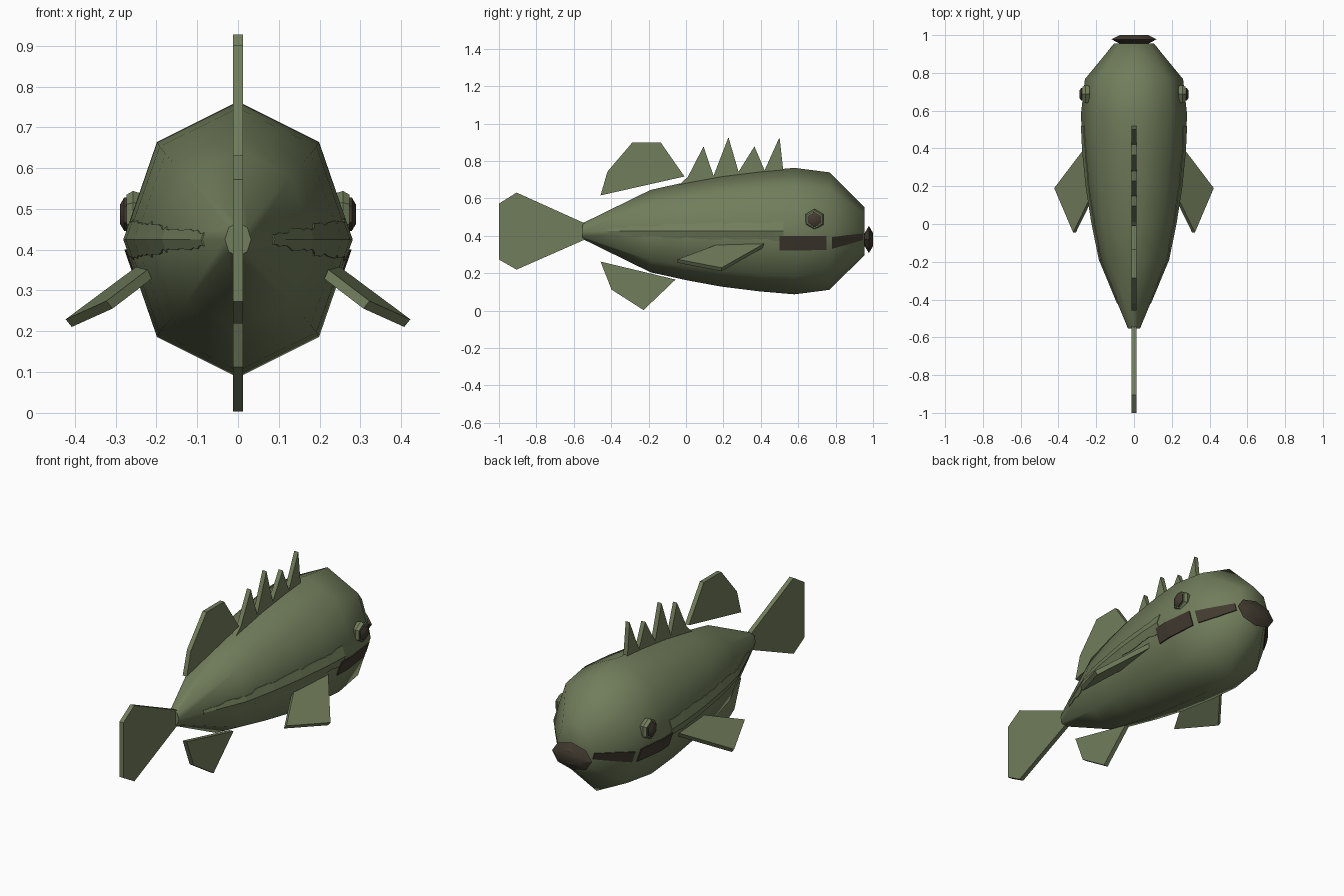
import bpy, bmesh, math, random
from mathutils import Vector

if "Cube" in bpy.data.objects:
    bpy.data.objects.remove(bpy.data.objects["Cube"])

random.seed(4)


def material(name, rgb):
    m = bpy.data.materials.new(name)
    m.diffuse_color = (*rgb, 1)
    m.use_nodes = True
    m.node_tree.nodes["Principled BSDF"].inputs["Base Color"].default_value = m.diffuse_color
    return m


GREEN = material("olive_green", (0.165, 0.205, 0.105))
DARK = material("dark_brown", (0.055, 0.044, 0.030))

# Body rings: y, half width, half height around the centre line
CZ = 0.425
RINGS = [(-0.553, 0.032, 0.042), (-0.19, 0.183, 0.220), (0.0, 0.222, 0.262),
         (0.19, 0.252, 0.297), (0.39, 0.272, 0.322), (0.58, 0.281, 0.338),
         (0.767, 0.260, 0.314), (0.955, 0.105, 0.128)]


def make(name, verts, faces, mat, smooth=None):
    me = bpy.data.meshes.new(name)
    me.from_pydata([tuple(v) for v in verts], [], faces)
    bm = bmesh.new()
    bm.from_mesh(me)
    bmesh.ops.recalc_face_normals(bm, faces=bm.faces)
    bm.to_mesh(me)
    bm.free()
    me.materials.append(mat)
    ob = bpy.data.objects.new(name, me)
    bpy.context.collection.objects.link(ob)
    if smooth:
        bpy.ops.object.select_all(action='DESELECT')
        ob.select_set(True)
        bpy.context.view_layer.objects.active = ob
        bpy.ops.object.shade_smooth_by_angle(angle=math.radians(smooth))
    return ob


def loft(name, loops, mat, smooth=None):
    """Join equal loops of points and close both ends."""
    n = len(loops[0])
    faces = [(k * n + i, k * n + (i + 1) % n, (k + 1) * n + (i + 1) % n, (k + 1) * n + i)
             for k in range(len(loops) - 1) for i in range(n)]
    faces += [tuple(range(n)), tuple(range((len(loops) - 1) * n, len(loops) * n))]
    return make(name, [v for lp in loops for v in lp], faces, mat, smooth)


def side_x(y, z):
    """Half width of the eight-sided body at a given y and z."""
    for (y0, w0, h0), (y1, w1, h1) in zip(RINGS, RINGS[1:]):
        if y <= y1:
            break
    f = (y - y0) / (y1 - y0)
    w, h = w0 + f * (w1 - w0), h0 + f * (h1 - h0)
    t = min(abs(z - CZ) / h, 1)
    c = math.sqrt(0.5)
    return w * (1 - t / c * (1 - c)) if t < c else w * c * (1 - t) / (1 - c)


def hug_plate(name, side, rows, mat, lift):
    """Thin plate lying on the body; rows of (y, low z, high z)."""
    loops = []
    for y, lo, hi in rows:
        zs = [lo, (lo + hi) / 2, hi]
        outer = [(side * (side_x(y, z) + lift), y, z) for z in zs]
        inner = [(side * (side_x(y, z) - 0.003), y, z) for z in reversed(zs)]
        loops.append(outer + inner)
    return loft(name, loops, mat)


def flat_fin(name, profile, t=0.012):
    """Upright fin from a (y, z) outline."""
    return loft(name, [[(x, y, z) for y, z in profile] for x in (-t, t)], GREEN)


def disc(centre, radii, axis, n, turn=0.0):
    """Loops of an n-sided turned shape; radii are (offset, ra, rb)."""
    loops = []
    for off, ra, rb in radii:
        lp = []
        for i in range(n):
            a = turn + math.tau * i / n
            u, v = ra * math.cos(a), rb * math.sin(a)
            d = Vector((off, u, v)) if axis == 'x' else Vector((u, off, v))
            lp.append(Vector(centre) + d)
        loops.append(lp)
    return loops


# Body
loft("body", [[(w * math.cos(math.tau * i / 8), y, CZ + h * math.sin(math.tau * i / 8))
               for i in range(8)] for y, w, h in RINGS], GREEN, 60)

# Upright fins
flat_fin("tail_fin", [(-0.54, 0.466), (-0.906, 0.631), (-1.0, 0.572),
                      (-1.0, 0.273), (-0.906, 0.219), (-0.54, 0.38)])
flat_fin("rear_dorsal_fin", [(-0.457, 0.616), (-0.42, 0.743), (-0.286, 0.90),
                             (-0.136, 0.90), (-0.008, 0.717)])
flat_fin("anal_fin", [(-0.457, 0.262), (-0.398, 0.112), (-0.227, 0.003), (-0.056, 0.166)])
flat_fin("spiny_dorsal_fin", [(-0.04, 0.67), (0.01, 0.715), (0.094, 0.878), (0.147, 0.72),
                              (0.227, 0.927), (0.281, 0.742), (0.366, 0.878), (0.42, 0.75),
                              (0.50, 0.927), (0.521, 0.74), (0.50, 0.70)])

# Mouth
loft("mouth", disc((0, 0, 0.38), [(0.955, 0.075, 0.035), (0.978, 0.12, 0.073),
                                  (1.0, 0.075, 0.035)], 'y', 8), DARK, 30)

for s, tag in ((1, "right"), (-1, "left")):
    # Side fin
    quad = [Vector(p) for p in ((0.22, 0.447, 0.365), (0.415, 0.19, 0.22),
                                (0.315, -0.045, 0.265), (0.21, 0.17, 0.345))]
    nrm = Vector((0.62, 0, 0.78)) * 0.012
    loops = [[q + nrm * k for q in quad] for k in (-1, 1)]
    loft(tag + "_side_fin", [[(s * v.x, v.y, v.z) for v in lp] for lp in loops], GREEN)

    # Eye: hexagonal lid with a dark domed pupil
    eye = (s * 0.235, 0.687, 0.487)
    loft(tag + "_eyelid", disc(eye, [(0, 0.05, 0.05), (s * 0.022, 0.055, 0.057),
                                     (s * 0.038, 0.046, 0.048)], 'x', 6, math.pi / 6), GREEN)
    loft(tag + "_pupil", disc(eye, [(s * 0.02, 0.04, 0.042), (s * 0.044, 0.039, 0.041),
                                    (s * 0.054, 0.022, 0.024)], 'x', 6, math.pi / 6), DARK, 50)

    # Dark cheek and jaw plates
    hug_plate(tag + "_cheek_plate", s, [(0.50, 0.32, 0.40), (0.58, 0.32, 0.40),
                                        (0.75, 0.325, 0.40)], DARK, 0.006)
    hug_plate(tag + "_jaw_plate", s, [(0.78, 0.33, 0.393), (0.86, 0.352, 0.403),
                                      (0.945, 0.377, 0.412)], DARK, 0.006)

    # Ragged lateral line in two lengths
    for part, ya, yb, base, grow in (("rear", -0.42, -0.12, 0.016, 0.016),
                                     ("front", -0.12, 0.52, 0.036, 0.012)):
        ys = sorted({round(ya + (yb - ya) * i / 14, 3) for i in range(15)}
                    | {r[0] for r in RINGS if ya < r[0] < yb})
        rows = []
        for y in ys:
            half = base + grow * (y - ya) / (yb - ya)
            jag = random.uniform(-0.006, 0.006)
            rows.append((y, CZ - half - jag, CZ + half + jag))
        hug_plate(f"{tag}_lateral_line_{part}", s, rows, GREEN, 0.003)
